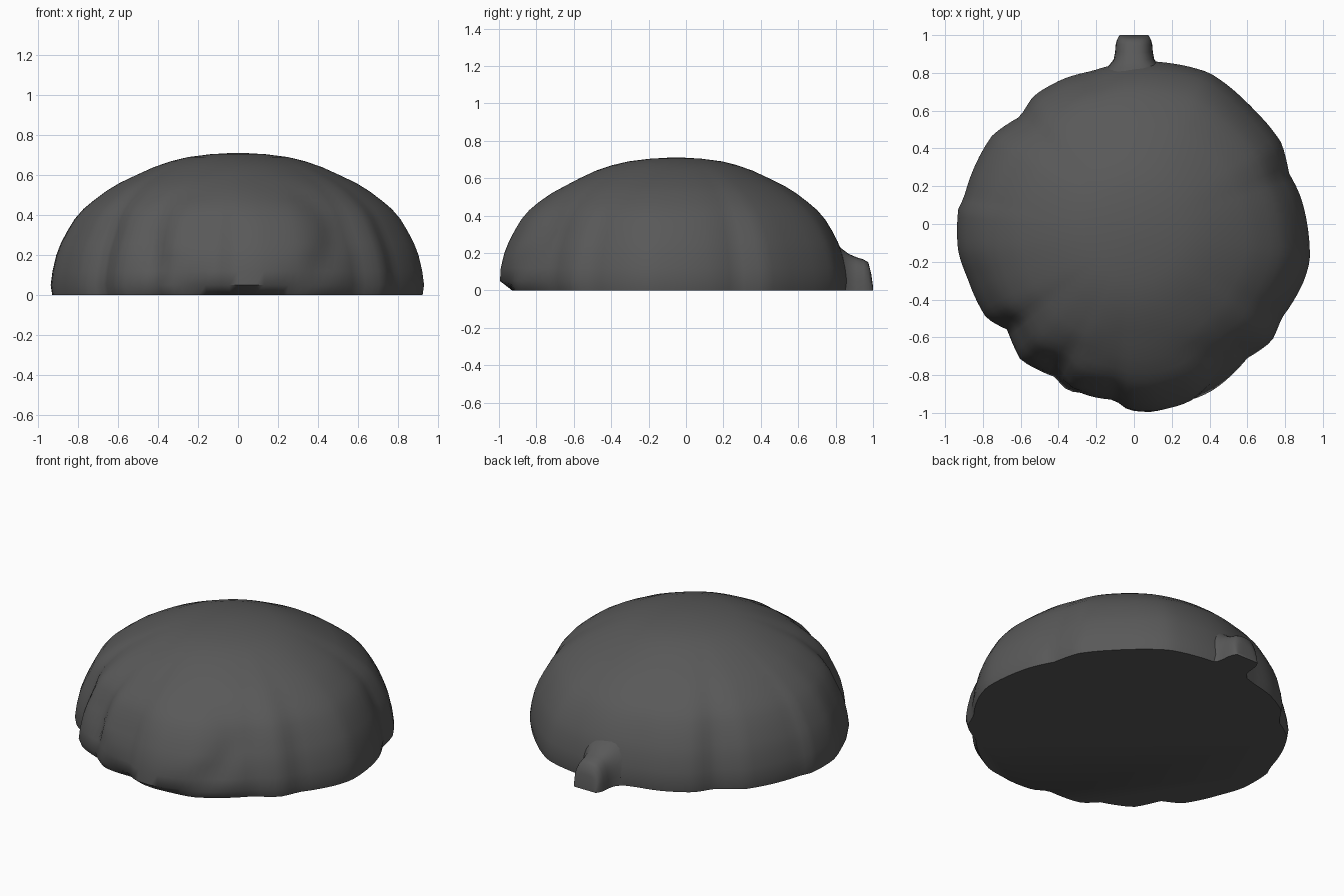
import bpy, bmesh, math

if "Cube" in bpy.data.objects:
    bpy.data.objects.remove(bpy.data.objects["Cube"])

mat = bpy.data.materials.new("dark grey")
mat.diffuse_color = (0.1, 0.1, 0.1, 1)
mat.use_nodes = True
mat.node_tree.nodes["Principled BSDF"].inputs["Base Color"].default_value = mat.diffuse_color


def lerp_table(table, t):
    for (a, va), (b, vb) in zip(table, table[1:]):
        if a <= t <= b:
            return va + (vb - va) * (t - a) / (b - a)
    return table[-1][1]


def loft(name, rings, closed_start, closed_end):
    bm = bmesh.new()
    rows = [[bm.verts.new(p) for p in ring] for ring in rings]
    n = len(rows[0])
    for a, b in zip(rows, rows[1:]):
        for i in range(n):
            j = (i + 1) % n
            bm.faces.new((a[i], a[j], b[j], b[i]))
    if closed_start:
        bm.faces.new(rows[0][::-1])
    if closed_end:
        bm.faces.new(rows[-1])
    bmesh.ops.recalc_face_normals(bm, faces=bm.faces)
    me = bpy.data.meshes.new(name)
    bm.to_mesh(me)
    bm.free()
    me.materials.append(mat)
    ob = bpy.data.objects.new(name, me)
    bpy.context.collection.objects.link(ob)
    bpy.ops.object.select_all(action='DESELECT')
    bpy.context.view_layer.objects.active = ob
    ob.select_set(True)
    bpy.ops.object.shade_smooth_by_angle(angle=math.radians(50))
    return ob


# Irregular, scalloped ground outline of the dome
outline = [(.92, -.02), (.88, .15), (.82, .27), (.78, .43), (.65, .59), (.58, .66),
           (.4, .8), (.2, .85), (0, .86), (-.22, .81), (-.37, .77), (-.53, .68),
           (-.6, .57), (-.75, .47), (-.85, .29), (-.9, .14), (-.93, .08), (-.93, -.15),
           (-.88, -.29), (-.78, -.5), (-.67, -.56), (-.6, -.72), (-.42, -.81),
           (-.35, -.89), (-.1, -.94), (-.03, -.99), (.1, -1), (.33, -.94), (.46, -.85),
           (.6, -.71), (.73, -.62), (.78, -.5), (.9, -.3), (.93, -.2)]
CY = -.05
polar = sorted((math.atan2(y - CY, x) % math.tau, math.hypot(x, y - CY))
               for x, y in outline)
polar = ([(polar[-1][0] - math.tau, polar[-1][1])] + polar
         + [(polar[0][0] + math.tau, polar[0][1])])

# Side profile: height -> fraction of the outline radius
profile = [(0, .992), (.05, 1), (.12, .99), (.2, .97), (.26, .945), (.32, .912),
           (.38, .875), (.43, .83), (.47, .78), (.52, .71), (.56, .64), (.6, .55),
           (.64, .455), (.67, .36), (.69, .27), (.704, .15), (.71, .04)]
N = 136
rings = []
for z, f in profile:
    ring = []
    for i in range(N):
        a = math.tau * i / N
        r = lerp_table(polar, a)
        # lobes fade towards the crown
        k = min(1, max(0, (z - .3) / .4))
        r = (r * (1 - k) + (.92 + .03 * -math.sin(a)) * k) * f
        x, y = r * math.cos(a), r * math.sin(a)
        if y < 0:
            # shallow groove round the front boss, undercut at its foot
            q = math.hypot((x - .02) / .46, (z - .28) / .28)
            front = min(1, -y / .5)
            s = 1 - .022 * front * math.exp(-((q - 1) / .14) ** 2)
            if z == 0:
                s -= .045 * max(0, -math.sin(a)) ** 4
            x, y = x * s, y * s
        ring.append((x, y + CY, z))
    rings.append(ring)
loft("dome", rings, True, True)

# Short stub at the back, flaring into the dome
stub = [(.70, .28, .37), (.78, .2, .28), (.83, .14, .225), (.87, .108, .195),
        (.91, .1, .178), (.95, .097, .165), (.975, .09, .15), (.99, .082, .09),
        (1, .075, .02)]
rings = []
for y, w, h in stub:
    arc = [math.pi * i / 16 for i in range(17)]
    rings.append([(w * math.copysign(abs(math.cos(t)) ** .75, math.cos(t)), y,
                   h * abs(math.sin(t)) ** .75 if 0 < i < 16 else 0)
                  for i, t in enumerate(arc)])
loft("back_stub", rings, True, True)
